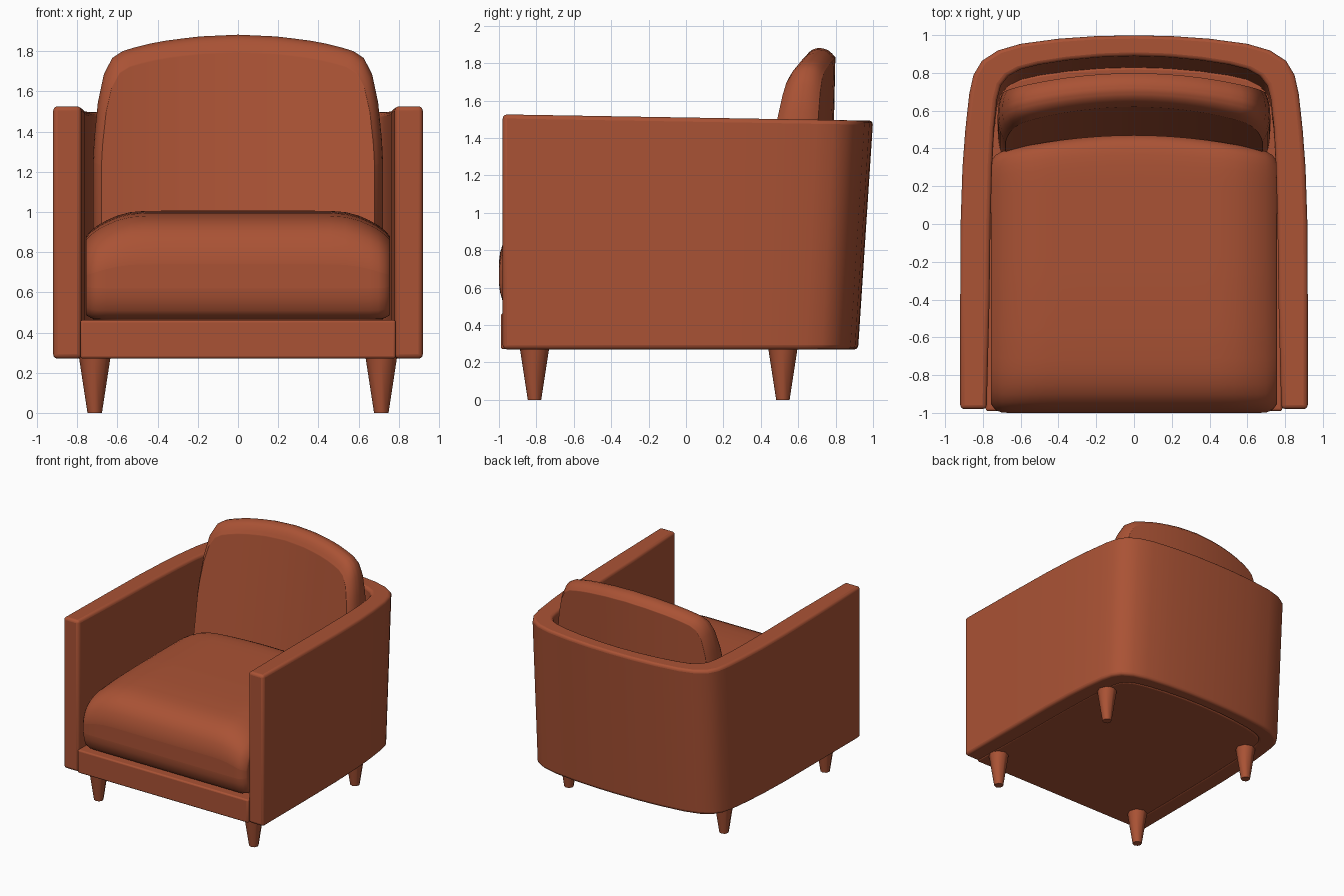
import bpy, bmesh, math

if "Cube" in bpy.data.objects:
    bpy.data.objects.remove(bpy.data.objects["Cube"])

leather = bpy.data.materials.new("rust_leather")
leather.diffuse_color = (0.40, 0.085, 0.035, 1)
leather.use_nodes = True
leather.node_tree.nodes["Principled BSDF"].inputs["Base Color"].default_value = leather.diffuse_color


def table(t, x):
    """Linear interpolation in a short list of (x, value) pairs."""
    if x <= t[0][0]:
        return t[0][1]
    for (a, p), (b, q) in zip(t, t[1:]):
        if x <= b:
            return p + (q - p) * (x - a) / (b - a)
    return t[-1][1]


def finish(name, bm, bevel=0.0, angle=40):
    bmesh.ops.recalc_face_normals(bm, faces=bm.faces)
    me = bpy.data.meshes.new(name)
    bm.to_mesh(me)
    bm.free()
    me.materials.append(leather)
    ob = bpy.data.objects.new(name, me)
    bpy.context.collection.objects.link(ob)
    if bevel:
        m = ob.modifiers.new("soft_edges", 'BEVEL')
        m.width, m.segments, m.limit_method = bevel, 3, 'ANGLE'
        m.angle_limit = math.radians(40)
    bpy.ops.object.select_all(action='DESELECT')
    ob.select_set(True)
    bpy.context.view_layer.objects.active = ob
    bpy.ops.object.shade_smooth_by_angle(angle=math.radians(angle))
    return ob


def prism(name, plan, z0, top, lean, bevel, strip=False):
    """Extrude a plan outline upward; lean(y, z) shifts the back part."""
    bm = bmesh.new()
    lo = [bm.verts.new((x, lean(y, z0), z0)) for x, y in plan]
    hi = [bm.verts.new((x, lean(y, top(y)), top(y))) for x, y in plan]
    n = len(plan)
    for i in range(n):
        j = (i + 1) % n
        bm.faces.new((lo[i], lo[j], hi[j], hi[i]))
    for ring in (lo, hi):
        if strip:
            for i in range(n // 2 - 1):
                bm.faces.new((ring[i], ring[i + 1], ring[n - 2 - i], ring[n - 1 - i]))
        else:
            bm.faces.new(ring)
    return finish(name, bm, bevel)


def pillow(name, shape):
    """Fine cube grid, packed denser toward its edges, reshaped by a function."""
    bm = bmesh.new()
    bmesh.ops.create_cube(bm, size=2)
    bmesh.ops.subdivide_edges(bm, edges=bm.edges[:], cuts=23, use_grid_fill=True)
    for v in bm.verts:
        v.co = shape(*[math.sin(c * math.pi / 2) for c in v.co])
    return finish(name, bm, angle=50)


def mirror(half):
    return half + [(-x, y) for x, y in reversed(half) if x > 0]


def lean(y, z):
    return y * (0.92 + 0.08 * (z - 0.27) / 1.22) if y > 0 else y


# wrap-around shell: arms and back in one U-shaped wall
outer = mirror([(.92, -.98), (.92, -.4), (.918, 0), (.908, .3), (.893, .5), (.872, .69),
                (.85, .79), (.805, .865), (.72, .92), (.6, .955), (.4, .982), (.2, .996), (0, 1.0)])
inner = mirror([(.78, -.98), (.765, -.4), (.76, 0), (.752, .3), (.742, .5), (.725, .66),
                (.705, .735), (.665, .785), (.6, .82), (.5, .845), (.35, .868), (.18, .884), (0, .89)])
prism("arms_and_back", outer + inner[::-1], 0.27,
      lambda y: 1.526 - 0.017 * (y + 0.98), lean, 0.022, strip=True)

# base platform with the front rail
base = [(x * 1.02, y if y > -.9 else -.99) for x, y in inner]
base[0], base[-1] = (.785, -.99), (-.785, -.99)
prism("base", base, 0.271, lambda y: 0.462, lean, 0.012)

# seat cushion: boxed side panels, rolled front, crowned top, curved rear edge
seat_top = [(-1, .74), (-.992, .80), (-.97, .865), (-.93, .92), (-.87, .957), (-.78, .982),
            (-.6, .998), (-.3, 1.006), (.3, 1.006), (.4, .998), (.45, .975), (.47, .93)]
seat_low = [(-1, .62), (-.992, .56), (-.975, .51), (-.95, .48), (-.9, .465)]
crown = [(.45, 0), (.55, .008), (.62, .03), (.68, .06), (.72, .085), (.756, .11)]
side_inset = [(.69, 0), (.72, .006), (.74, .02), (.756, .045)]


def seat_shape(u, v, w):
    x, y = .756 * u, -.265 + .735 * v
    lo, hi = table(seat_low, y), table(seat_top, y)
    k = (w + 1) / 2
    z = lo + (hi - table(crown, abs(x)) * (hi - .46) / .54 - lo) * k
    s = table(side_inset, abs(x))
    y = -.265 + (y + .265) * (1 - s / .735)
    z = .72 + (z - .72) * (1 - s / .5)
    if y > 0:
        y -= .09 * (x / .72) ** 2 * y / .47
    return x, y, z


pillow("seat_cushion", seat_shape)

# back cushion: arched top, leaning front, bowed around the sitter
back_top = [(0, 1.882), (.2, 1.873), (.4, 1.847), (.55, 1.81), (.6, 1.79), (.635, 1.758),
            (.66, 1.71), (.68, 1.645), (.7, 1.53), (.715, 1.38), (.722, 1.25)]
rim_inset = [(0, 0), (.35, .008), (.6, .025), (.8, .05), (1, .085)]


def back_shape(u, v, w):
    x = .722 * u
    z = .465 + (table(back_top, abs(x)) - .465) * (w + 1) / 2
    front, rear = .42 + .145 * (z - .5), .785 + .02 * (z - 1.2)
    y = front + (rear - front) * (v + 1) / 2 - .085 * (x / .7) ** 2
    s = table(rim_inset, -v) if v < 0 else .6 * table(rim_inset, v)
    return x * (1 - .5 * s / .722), y, 1.1 + (z - 1.1) * (1 - s / .78)


pillow("back_cushion", back_shape)

# four tapered legs
for end, y in (("front", -.81), ("rear", .518)):
    for side, x in (("left", -.713), ("right", .713)):
        bm = bmesh.new()
        bmesh.ops.create_cone(bm, cap_ends=True, segments=8, radius1=.036, radius2=.079, depth=.28)
        bmesh.ops.translate(bm, verts=bm.verts, vec=(x, y, .14))
        finish(f"{end}_{side}_leg", bm, angle=50)
